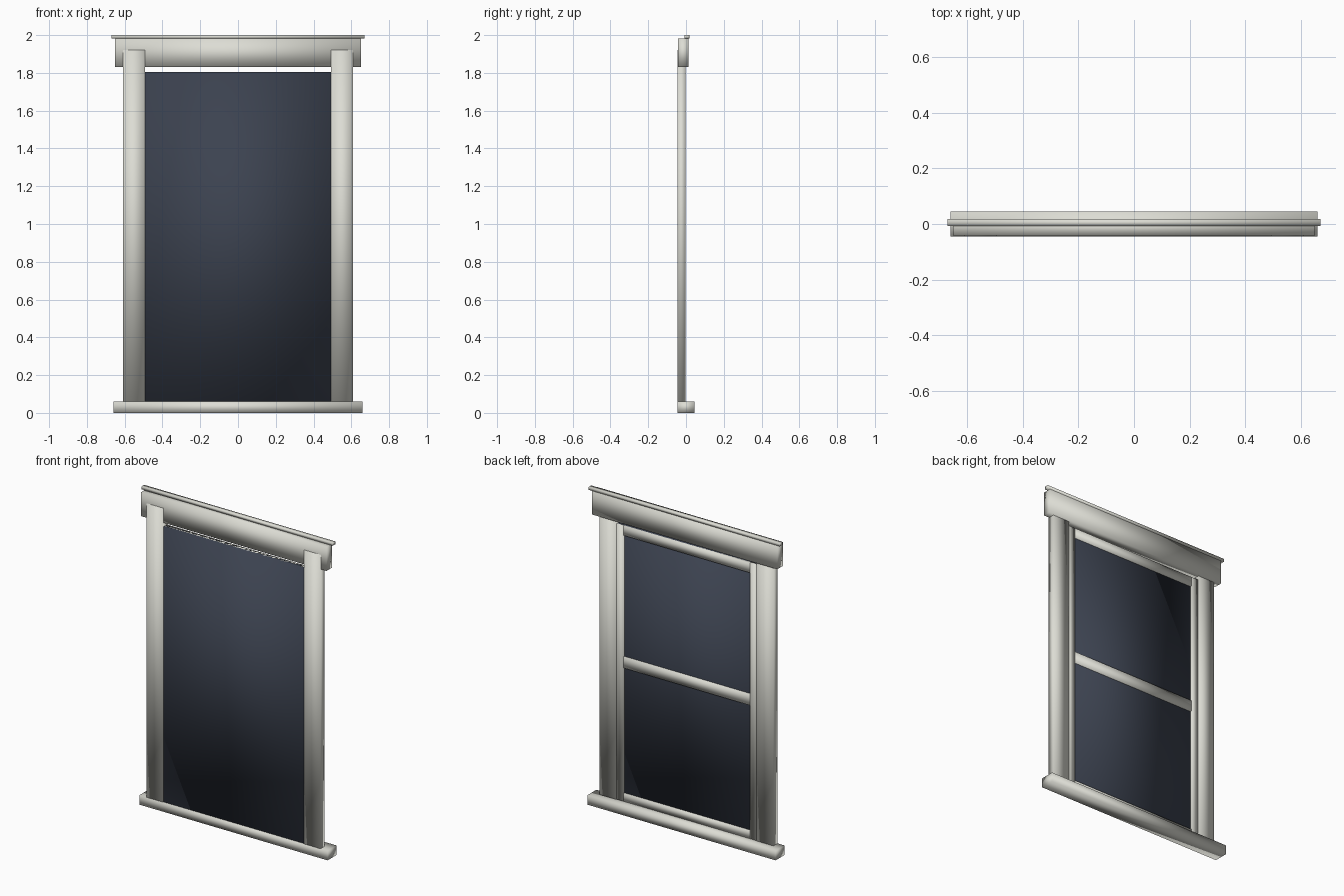
import bpy
import bmesh

old = bpy.data.objects.get("Cube")
if old:
    bpy.data.objects.remove(old, do_unlink=True)


def material(name, color, roughness):
    mat = bpy.data.materials.new(name)
    mat.use_nodes = True
    mat.diffuse_color = (*color, 1)
    shader = next(n for n in mat.node_tree.nodes if n.type == "BSDF_PRINCIPLED")
    shader.inputs["Base Color"].default_value = (*color, 1)
    shader.inputs["Roughness"].default_value = roughness
    return mat


WHITE = material("warm_white_paint", (0.72, 0.72, 0.66), 0.6)
GLASS = material("dark_blue_glass", (0.045, 0.055, 0.08), 0.5)


def box(name, xs, ys, zs, mat=WHITE):
    """Softly shaded box spanning the given x, y and z ranges."""
    bm = bmesh.new()
    bmesh.ops.create_cube(bm, size=1)
    for v in bm.verts:
        v.co = [r[0] if c < 0 else r[1] for c, r in zip(v.co, (xs, ys, zs))]
    for f in bm.faces:
        f.smooth = True
    mesh = bpy.data.meshes.new(name)
    bm.to_mesh(mesh)
    bm.free()
    mesh.materials.append(mat)
    obj = bpy.data.objects.new(name, mesh)
    bpy.context.collection.objects.link(obj)
    return obj


SILL_TOP, SASH_TOP = 0.06, 1.805
OPENING = 0.493          # half width of the opening
STILE = 0.05             # width of the sash stiles
SASH_Y = (-0.03, -0.006)

# Surround: sill, head board and thin cap moulding
box("sill", (-0.66, 0.66), (-0.045, 0.045), (0, SILL_TOP))
box("head_board", (-0.65, 0.65), (-0.042, 0.014), (1.83, 1.982))
box("cap_moulding", (-0.67, 0.67), (-0.008, 0.018), (1.982, 2.0))

# Jambs and sash stiles on both sides
for side, s in (("left", 1), ("right", -1)):
    box(f"{side}_jamb", sorted((s * OPENING, s * 0.61)),
        (-0.045, -0.003), (SILL_TOP, 1.922))
    box(f"{side}_stile", sorted((s * (OPENING - STILE), s * OPENING)),
        SASH_Y, (SILL_TOP, SASH_TOP))

# Sash rails behind the pane
inner = OPENING - STILE
for name, low, high in (("bottom_rail", SILL_TOP, 0.11),
                        ("meeting_rail", 0.905, 0.975),
                        ("top_rail", 1.745, SASH_TOP)):
    box(name, (-inner, inner), SASH_Y, (low, high))

# Glass pane, nearly flush with the front of the jambs
box("glass_pane", (-OPENING, OPENING), (-0.041, -0.016),
    (SILL_TOP, SASH_TOP), GLASS)
